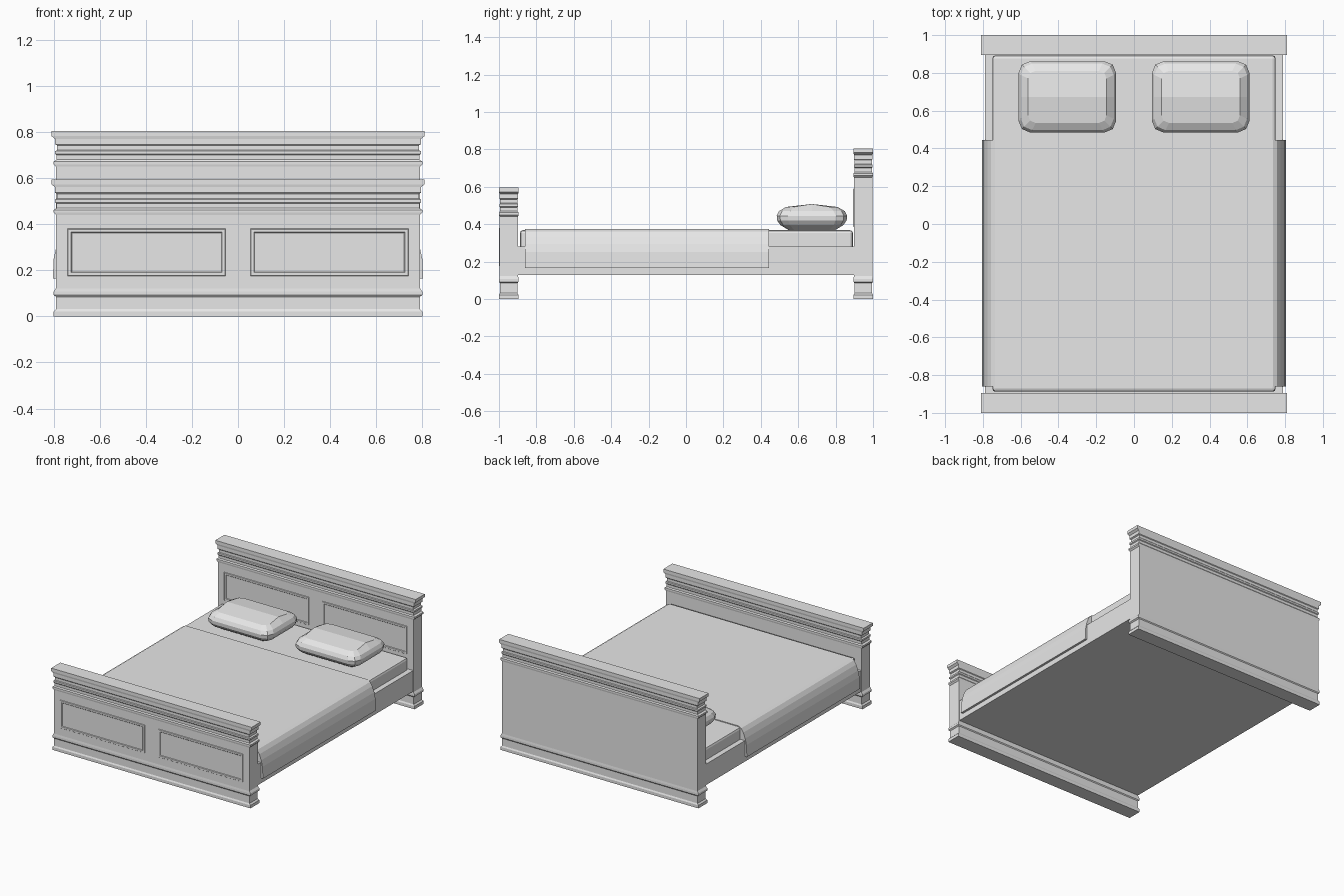
import bpy, bmesh, math

if "Cube" in bpy.data.objects:
    bpy.data.objects.remove(bpy.data.objects["Cube"])

gray = bpy.data.materials.new("plain gray")
gray.diffuse_color = (0.8, 0.8, 0.8, 1)
gray.use_nodes = True
gray.node_tree.nodes["Principled BSDF"].inputs["Base Color"].default_value = gray.diffuse_color


def finish(name, bm):
    bmesh.ops.recalc_face_normals(bm, faces=bm.faces)
    me = bpy.data.meshes.new(name)
    bm.to_mesh(me)
    bm.free()
    me.materials.append(gray)
    ob = bpy.data.objects.new(name, me)
    bpy.context.collection.objects.link(ob)
    return ob


def box(name, x0, x1, y0, y1, z0, z1, bevel=0, segs=2):
    bm = bmesh.new()
    bmesh.ops.create_cube(bm, size=1)
    for v in bm.verts:
        v.co = ((x0 + x1) / 2 + v.co.x * (x1 - x0),
                (y0 + y1) / 2 + v.co.y * (y1 - y0),
                (z0 + z1) / 2 + v.co.z * (z1 - z0))
    if bevel:
        bmesh.ops.bevel(bm, geom=bm.edges[:], offset=bevel, segments=segs,
                        profile=0.5, affect='EDGES')
    return finish(name, bm)


def bridge(bm, a, b):
    n = len(a)
    for i in range(n):
        bm.faces.new((a[i], a[(i + 1) % n], b[(i + 1) % n], b[i]))


# moulded end boards: stacked rectangles (height, half width, half depth)
BASE = [(0, .80, .052), (.022, .80, .052), (.032, .79, .047), (.085, .79, .047),
        (.092, .80, .052), (.107, .80, .052), (.122, .79, .05)]
# upper mouldings, measured down from the top
TOP = [(-.155, .79, .05), (-.145, .80, .052), (-.133, .80, .052), (-.125, .788, .046),
       (-.105, .788, .046), (-.100, .795, .050), (-.088, .795, .050), (-.083, .785, .046),
       (-.063, .785, .046), (-.058, .795, .050), (-.042, .795, .050), (-.034, .795, .050),
       (-.022, .81, .0525), (0, .81, .0525)]


def end_board(name, yc, top):
    bm = bmesh.new()
    prev = None
    for z, x, y in BASE + [(top + z, x, y) for z, x, y in TOP]:
        ring = [bm.verts.new((sx * x, yc + sy * y, z))
                for sx, sy in ((-1, -1), (1, -1), (1, 1), (-1, 1))]
        if prev:
            bridge(bm, prev, ring)
        else:
            bm.faces.new(ring)
        prev = ring
    bm.faces.new(prev)
    finish(name, bm)


end_board("headboard", .9475, .805)
end_board("footboard", -.9475, .595)


# thin raised frames on the front of each board
def panel_frame(name, xc, y, zc):
    bm = bmesh.new()
    prev = first = None
    for hx, hz, d in ((.343, .103, 0), (.340, .100, .004), (.328, .088, .004), (.324, .084, 0)):
        ring = [bm.verts.new((xc + sx * hx, y - d, zc + sz * hz))
                for sx, sz in ((-1, -1), (1, -1), (1, 1), (-1, 1))]
        if prev:
            bridge(bm, prev, ring)
        else:
            first = ring
        prev = ring
    bridge(bm, prev, first)
    finish(name, bm)


for s, side in ((-1, "left"), (1, "right")):
    panel_frame("footboard_panel_" + side, s * .397, -.997, .278)
    panel_frame("headboard_panel_" + side, s * .397, .898, .488)

# bed frame and mattress
box("bed_frame", -.788, .788, -.92, .92, .127, .28)
box("mattress", -.75, .75, -.888, .893, .26, .368, .016)

# blanket draped over the sides
half = [(.735, .374), (.757, .362), (.775, .335), (.79, .295), (.80, .25), (.804, .165)]
profile = half + [(-x, z) for x, z in reversed(half)]
bm = bmesh.new()
ends = [[bm.verts.new((x, y, z)) for x, z in profile] for y in (-.86, .445)]
bridge(bm, *ends)
for e in ends:
    bm.faces.new(e)
finish("blanket", bm)


# faceted pillows with a low ridge along the middle
def pillow(name, xc):
    bm = bmesh.new()
    prev = None
    yc = .673
    for z, inset, r in ((.368, .065, .03), (.395, .02, .05), (.42, .002, .06), (.445, 0, .06),
                        (.47, .012, .06), (.492, .05, .04)):
        hx, hy = .258 - inset, .188 - inset
        lift = .016 if z == .492 else 0
        pts = []
        for q, (sx, sy) in enumerate(((1, 1), (-1, 1), (-1, -1), (1, -1))):
            if q % 2 == 0:
                pts.append((sx * hx, 0, z + lift))
            for k in range(3):
                a = math.radians(90 * q + 45 * k)
                pts.append((sx * (hx - r) + r * math.cos(a),
                            sy * (hy - r) + r * math.sin(a), z))
        ring = [bm.verts.new((xc + x, yc + y, h)) for x, y, h in pts]
        if prev:
            bridge(bm, prev, ring)
        else:
            bm.faces.new(ring)
        prev = ring
    bm.faces.new(prev[:8])
    bm.faces.new(prev[7:] + prev[:1])
    finish(name, bm)


pillow("pillow_left", -.353)
pillow("pillow_right", .353)
